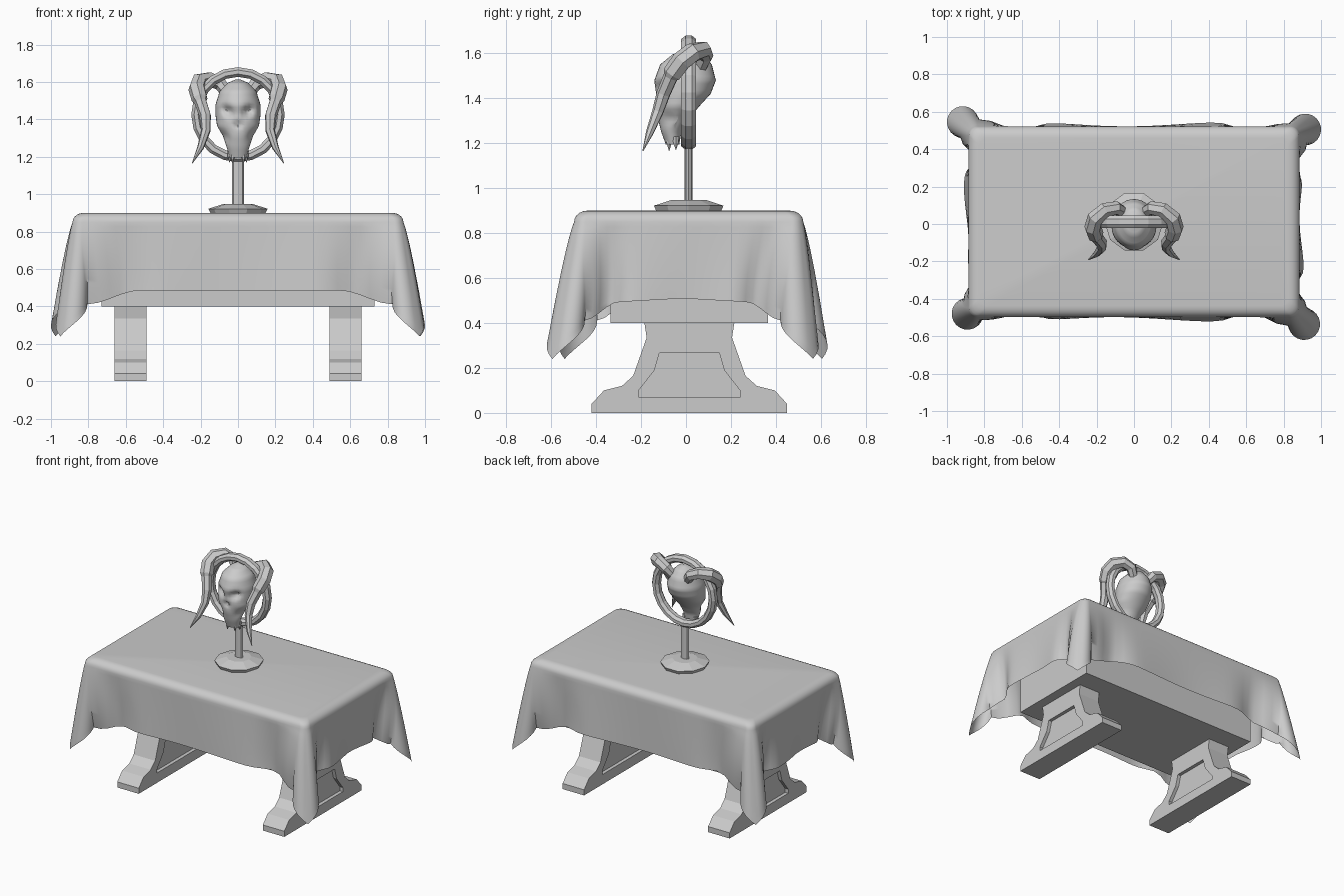
import bpy, bmesh, math
from mathutils import Vector, Quaternion

if "Cube" in bpy.data.objects:
    bpy.data.objects.remove(bpy.data.objects["Cube"])

CY = 0.012  # depth centre of the furniture


def finish(name, bm, smooth=None):
    bmesh.ops.recalc_face_normals(bm, faces=bm.faces)
    me = bpy.data.meshes.new(name)
    bm.to_mesh(me)
    bm.free()
    ob = bpy.data.objects.new(name, me)
    bpy.context.collection.objects.link(ob)
    if smooth:
        bpy.ops.object.select_all(action='DESELECT')
        ob.select_set(True)
        bpy.context.view_layer.objects.active = ob
        bpy.ops.object.shade_smooth_by_angle(angle=math.radians(smooth))
    return ob


def add_loft(bm, rings, caps=(True, True)):
    rows = [[bm.verts.new(p) for p in r] for r in rings]
    n = len(rows[0])
    for a, b in zip(rows, rows[1:]):
        for i in range(n):
            j = (i + 1) % n
            bm.faces.new((a[i], a[j], b[j], b[i]))
    if caps[0]:
        bm.faces.new(rows[0][::-1])
    if caps[1]:
        bm.faces.new(rows[-1])


def loft(name, rings, caps=(True, True), smooth=None):
    bm = bmesh.new()
    add_loft(bm, rings, caps)
    return finish(name, bm, smooth)


def ellipse(cx, cy, z, rx, ry, n):
    return [(cx + rx * math.cos(2 * math.pi * i / n), cy + ry * math.sin(2 * math.pi * i / n), z)
            for i in range(n)]


def box(name, x0, x1, y0, y1, z0, z1):
    return loft(name, [[(x0, y0, z), (x1, y0, z), (x1, y1, z), (x0, y1, z)] for z in (z0, z1)])


def mirrored(half):
    return half + [(-y, z) for y, z in reversed(half)]


def lerp(a, b, t):
    return a + (b - a) * t


def step(a, b, x):
    t = min(1, max(0, (x - a) / (b - a)))
    return t * t * (3 - 2 * t)


# table body
box("table_body", -0.73, 0.73, -0.335, 0.365, 0.4, 0.87)

# trestle legs with recessed panels
leg_half = [(0.435, 0), (0.435, 0.04), (0.38, 0.10), (0.30, 0.12), (0.25, 0.165), (0.19, 0.335), (0.20, 0.4)]
panel_half = [(0.227, 0.07), (0.227, 0.098), (0.155, 0.19), (0.133, 0.267)]
for side, label in ((-1, "left"), (1, "right")):
    def prism(bm, half, x0, x1):
        add_loft(bm, [[(side * 0.575 + x, y + 0.015, z) for y, z in mirrored(half)] for x in (x0, x1)])
    bm = bmesh.new()
    prism(bm, leg_half, -0.085, 0.085)
    leg = finish(label + "_leg", bm)
    bm = bmesh.new()
    prism(bm, panel_half, -0.15, -0.06)
    prism(bm, panel_half, 0.06, 0.15)
    cut = finish(label + "_leg_cutter", bm)
    cut.hide_render = True
    cut.hide_set(True)
    mod = leg.modifiers.new("panels", 'BOOLEAN')
    mod.object, mod.operation, mod.solver = cut, 'DIFFERENCE', 'EXACT'

# tablecloth: straight sides joined by cone-shaped corner folds
corners = [(0.915, 0.505), (-0.915, 0.545), (-0.89, -0.48), (0.91, -0.535)]
BX, BY, R0, NC, NS = 0.885, 0.51, 0.05, 16, 28


def corner_arc(k, t):
    sx, sy = (1, -1, -1, 1)[k], (1, 1, -1, -1)[k]
    tx, ty = corners[k]
    e = t ** 0.9
    cx = lerp(sx * (BX - R0), tx, e)
    cy = lerp(CY + sy * (BY - R0), ty, e)
    r, span = lerp(R0, 0.085, e), math.radians(lerp(90, 275, t))
    mid = math.radians(45 + 90 * k)
    return [(cx + r * math.cos(mid + span * (i / NC - 0.5)),
             cy + r * math.sin(mid + span * (i / NC - 0.5)),
             0.3 + 0.7 * (1 - abs(2 * i / NC - 1))) for i in range(NC + 1)]


def cloth_outline(t):
    arcs = [corner_arc(k, t) for k in range(4)]
    pts = []
    for k in range(4):
        pts += arcs[k]
        a, b = arcs[k][-1], arcs[(k + 1) % 4][0]
        long_side = k in (0, 2)
        out = (1 if k in (0, 3) else -1)
        line = out * ((BY if long_side else BX) + 0.012 * t) + (CY if long_side else 0)
        for i in range(1, NS):
            f = i / NS
            s = abs(2 * f - 1)
            near = step(0.78, 1, s)
            end = a if f < 0.5 else b
            tuck = 0.055 * t * math.exp(-((s - 0.76) / 0.13) ** 2)
            wave = 0.012 * t * math.sin(9 * f + 2 * k)
            off = lerp(line - out * tuck + wave, end[1 if long_side else 0], near)
            along = lerp(a[0 if long_side else 1], b[0 if long_side else 1], f)
            g = 0.3 * step(0.66, 1, s) - (0.1 if not long_side else 0) * (1 - s)
            pts.append((along, off, g) if long_side else (off, along, g))
    return pts


rings = []
top = cloth_outline(0)
for q in range(6):  # rounded upper edge
    a = math.pi / 2 * q / 5
    d = 0.06 * (1 - math.sin(a))
    rings.append([(x * (BX - d) / BX, CY + (y - CY) * (BY - d) / BY, 0.85 + 0.05 * math.cos(a))
                  for x, y, g in top])
for j in range(1, 17):  # hanging part
    t = j / 16
    rings.append([(x, y, lerp(0.85, 0.485 - 0.245 * g, t)) for x, y, g in cloth_outline(t)])
loft("tablecloth", rings, (True, False), 60)

# display stand
loft("stand_base", [ellipse(0, CY, z, r, r * 1.03, 10)
                    for z, r in ((0.9, 0.148), (0.922, 0.158), (0.947, 0.08))])
loft("stand_pole", [ellipse(0, CY, z, 0.033, 0.018, 8) for z in (0.94, 1.19)])

# upright ring frame
ring = []
for i in range(21):
    a = 2 * math.pi * i / 20
    ring.append([(math.sin(a) * (0.224 + 0.028 * math.cos(b)), CY + 0.036 * math.sin(b),
                  1.425 + math.cos(a) * (0.228 + 0.028 * math.cos(b)))
                 for b in [math.pi / 4 * (m + 0.5) for m in range(8)]])
loft("ring_frame", ring, (False, False))

# skull: lofted ovals with pushed-in sockets
keys = [(1.612, 0.02, 0.015, 0.015), (1.595, 0.01, 0.055, 0.07), (1.55, 0.0, 0.098, 0.115),
        (1.48, -0.004, 0.12, 0.137), (1.42, -0.012, 0.12, 0.122), (1.365, -0.035, 0.112, 0.095),
        (1.31, -0.055, 0.08, 0.07), (1.25, -0.065, 0.06, 0.045), (1.195, -0.06, 0.045, 0.03)]
dents = [(-0.055, 1.445, 0.026, 0.045), (0.055, 1.445, 0.026, 0.045), (0, 1.37, 0.016, 0.03),
         (-0.075, 1.31, 0.025, 0.02), (0.075, 1.31, 0.025, 0.02)]
rings = []
for a, b in zip(keys, keys[1:]):
    for s in range(4):
        z, cy, rx, ry = [lerp(p, q, s / 4) for p, q in zip(a, b)]
        rings.append(ellipse(0, cy, z, rx, ry, 36))
rings.append(ellipse(0, keys[-1][1], keys[-1][0], keys[-1][2], keys[-1][3], 36))
mid_y = [sum(p[1] for p in r) / len(r) for r in rings]
for r, cy in zip(rings, mid_y):
    for i, (x, y, z) in enumerate(r):
        if y < cy:
            for dx, dz, w, depth in dents:
                slant = z - dz - 0.4 * (abs(x) - abs(dx))
                y += depth * math.exp(-((x - dx) / w) ** 2 - (slant / w) ** 2)
            r[i] = (x, y, z)
loft("skull", rings, smooth=50)

# fangs
for s in (-1, 1):
    for x, y, z in ((0.028, -0.075, 1.165), (0.042, -0.045, 1.17)):
        loft("fang", [ellipse(s * x, y, 1.23, 0.016, 0.016, 6),
                      ellipse(s * x, y, 1.20, 0.013, 0.013, 6),
                      ellipse(s * x * 1.1, y, z, 0.001, 0.001, 6)])

# curled horns: thick faceted curl, slender tip
path = [(0.05, 0.06, 1.53, 0.03), (0.095, 0.085, 1.59, 0.037), (0.155, 0.075, 1.615, 0.04),
        (0.207, 0.03, 1.603, 0.045), (0.22, -0.02, 1.565, 0.046), (0.205, -0.06, 1.51, 0.044),
        (0.20, -0.068, 1.495, 0.034), (0.175, -0.10, 1.42, 0.032), (0.172, -0.125, 1.34, 0.026),
        (0.20, -0.16, 1.25, 0.018), (0.245, -0.192, 1.165, 0.002)]
pts = [Vector(p[:3]) for p in path]
for s, label in ((-1, "left"), (1, "right")):
    rings, q, prev = [], Quaternion(), Vector((0, 0, 1))
    for i, p in enumerate(pts):
        t = (pts[min(i + 1, len(pts) - 1)] - pts[max(i - 1, 0)]).normalized()
        q = prev.rotation_difference(t) @ q
        prev = t
        ringp = [p + q @ Vector(v) * path[i][3] for v in ellipse(0, 0, 0, 1, 1, 7)]
        rings.append([(s * v.x, v.y, v.z) for v in ringp])
    loft(label + "_horn", rings)
